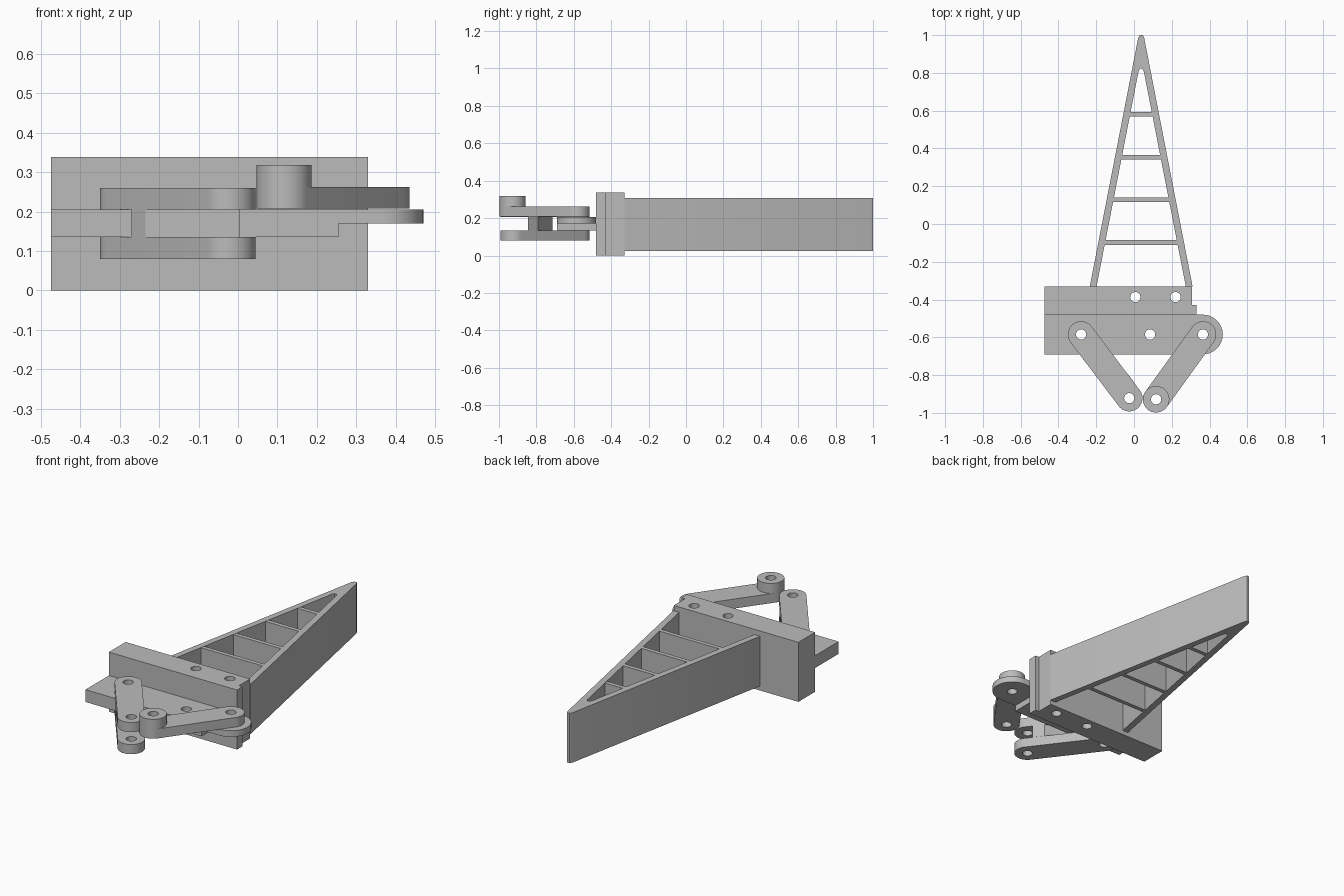
import bpy, bmesh, math
from mathutils import Vector

old = bpy.data.objects.get("Cube")
if old:
    bpy.data.objects.remove(old, do_unlink=True)

grey = bpy.data.materials.new("plain grey")
grey.use_nodes = True
grey.diffuse_color = (0.5, 0.5, 0.5, 1)
grey.node_tree.nodes["Principled BSDF"].inputs["Base Color"].default_value = (0.5, 0.5, 0.5, 1)
PIN = 0.027


def arc(c, r, start, end, n=24):
    return [(c[0] + r * math.cos(start + (end - start) * i / n),
             c[1] + r * math.sin(start + (end - start) * i / n)) for i in range(n + 1)]


def raw_prism(name, pts, z0, z1):
    bm = bmesh.new()
    face = bm.faces.new([bm.verts.new((x, y, z0)) for x, y in pts])
    ext = bmesh.ops.extrude_face_region(bm, geom=[face])
    top = [v for v in ext["geom"] if isinstance(v, bmesh.types.BMVert)]
    bmesh.ops.translate(bm, verts=top, vec=(0, 0, z1 - z0))
    bmesh.ops.recalc_face_normals(bm, faces=bm.faces)
    mesh = bpy.data.meshes.new(name)
    bm.to_mesh(mesh)
    bm.free()
    mesh.materials.append(grey)
    obj = bpy.data.objects.new(name, mesh)
    bpy.context.collection.objects.link(obj)
    return obj


def prism(name, pts, z0, z1, holes=()):
    """Extruded outline with round pin holes drilled straight through."""
    obj = raw_prism(name, pts, z0, z1)
    for c in holes:
        cutter = raw_prism("drill", arc(c, PIN, 0, math.tau, 32)[:-1], z0 - 0.1, z1 + 0.1)
        cutter.hide_render = True
        mod = obj.modifiers.new("pin hole", "BOOLEAN")
        mod.operation, mod.solver, mod.object = "DIFFERENCE", "EXACT", cutter
        bpy.ops.object.select_all(action="DESELECT")
        bpy.context.view_layer.objects.active = obj
        obj.select_set(True)
        bpy.ops.object.modifier_apply(modifier=mod.name)
        bpy.data.objects.remove(cutter, do_unlink=True)
    bpy.ops.object.select_all(action="DESELECT")
    bpy.context.view_layer.objects.active = obj
    obj.select_set(True)
    bpy.ops.object.shade_smooth_by_angle(angle=math.radians(30))
    return obj


def capsule(a, b, r):
    d = Vector(b) - Vector(a)
    t = math.atan2(d.y, d.x)
    q = math.pi / 2
    return arc(a, r, t + q, t + 3 * q) + arc(b, r, t - q, t + q)


def box(x0, x1, y0, y1):
    return [(x0, y0), (x1, y0), (x1, y1), (x0, y1)]


# Mounting block with a narrow lip on its left end
prism("mounting_block",
      [(-0.475, -0.48), (0.33, -0.48), (0.33, -0.43), (0.308, -0.43), (0.308, -0.33), (-0.475, -0.33)],
      0, 0.338, [(0.007, -0.387), (0.22, -0.387)])

# Hinge plate: thin rounded tongue over a shorter lower layer
left_pin, mid_pin, right_pin = (0.365, -0.585), (0.085, -0.585), (-0.28, -0.585)
tongue = [(-0.475, -0.48), (-0.475, -0.69)] + arc(left_pin, 0.105, -math.pi / 2, math.pi / 2)
prism("hinge_plate_upper", tongue, 0.17, 0.205, [left_pin, mid_pin, right_pin])
prism("hinge_plate_lower", box(-0.475, 0.255, -0.69, -0.48), 0.135, 0.17, [mid_pin, right_pin])

# Forked arm: two matching links joined by a slanted web
fork_tip = (-0.025, -0.922)
for name, z0, z1 in (("fork_lower_link", 0.08, 0.135), ("fork_upper_link", 0.205, 0.26)):
    prism(name, capsule(right_pin, fork_tip, 0.07), z0, z1, [right_pin, fork_tip])
prism("fork_web", [(-0.27, -0.715), (-0.235, -0.76), (0.005, -0.845), (-0.036, -0.79)], 0.135, 0.205)

# Single arm with a raised boss at its tip
arm_tip = (0.117, -0.928)
prism("single_link", capsule(left_pin, arm_tip, 0.07), 0.208, 0.262, [left_pin, arm_tip])
prism("link_boss", arc(arm_tip, 0.07, 0, math.tau, 48)[:-1], 0.262, 0.318, [arm_tip])

# Tapered frame: two long walls meeting in a rounded tip
MID = 0.038
outer_base, outer_tip, inner_base, inner_tip = 0.272, 0.016, 0.236, 0.014
half = [(outer_base, -0.33), (outer_tip, 0.985), (0.008, 1.0)]
inner = [(0.006, 0.822), (inner_tip, 0.808), (inner_base, -0.33)]
right_side = half + [(-x, y) for x, y in reversed(half)]
left_side = [(-x, y) for x, y in reversed(inner)] + inner
prism("frame_walls", [(MID + x, y) for x, y in right_side + left_side], 0.025, 0.308)


def inner_half(y):
    f = (y + 0.33) / (0.808 + 0.33)
    return inner_base + (inner_tip - inner_base) * f + 0.004


# Cross ribs between the walls
for i in range(4):
    y0 = -0.11 + 0.226 * i
    y1 = y0 + 0.024
    a, b = inner_half(y0), inner_half(y1)
    prism(f"frame_rib_{i + 1}", [(MID - a, y0), (MID + a, y0), (MID + b, y1), (MID - b, y1)], 0.026, 0.307)
